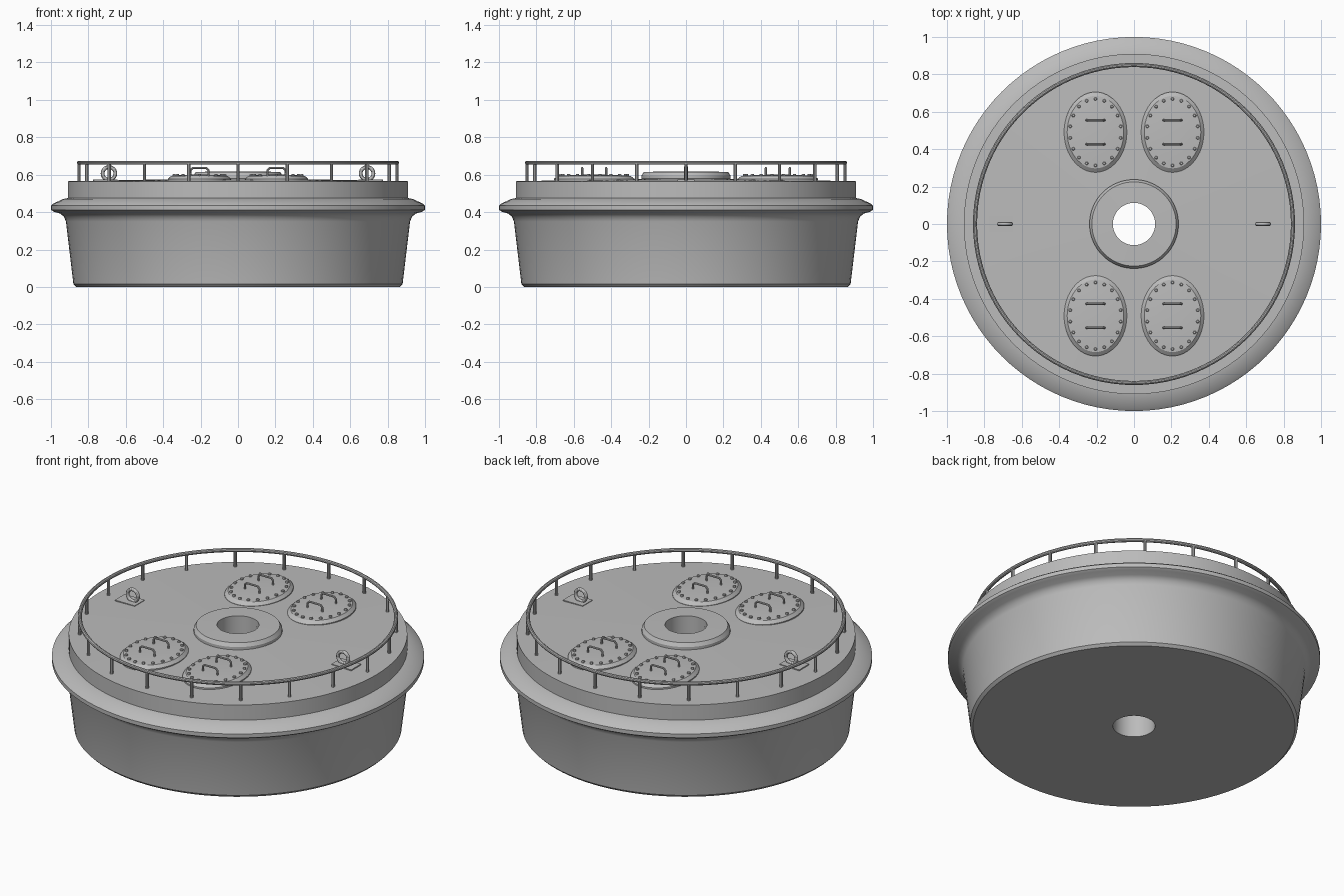
import bpy, math
from math import sin, cos, pi, radians
from mathutils import Vector

if "Cube" in bpy.data.objects:
    bpy.data.objects.remove(bpy.data.objects["Cube"], do_unlink=True)

grey = bpy.data.materials.new("plain_grey")
grey.use_nodes = True
grey.diffuse_color = (0.5, 0.5, 0.5, 1)
grey.node_tree.nodes["Principled BSDF"].inputs["Base Color"].default_value = (0.5, 0.5, 0.5, 1)


def finish(ob, name, smooth=True):
    ob.name = name
    ob.data.materials.append(grey)
    if smooth:
        bpy.ops.object.select_all(action='DESELECT')
        ob.select_set(True)
        bpy.context.view_layer.objects.active = ob
        bpy.ops.object.shade_smooth_by_angle(angle=radians(30))
    return ob


def lathe(name, profile, n, closed=False, loc=(0, 0, 0), scale=(1, 1)):
    """Spin (radius, z) points round z; open profiles get an end cap."""
    verts = [(r * cos(2 * pi * i / n) * scale[0], r * sin(2 * pi * i / n) * scale[1], z)
             for r, z in profile for i in range(n)]
    m = len(profile)
    faces = [(j * n + i, j * n + (i + 1) % n,
              (j + 1) % m * n + (i + 1) % n, (j + 1) % m * n + i)
             for j in range(m if closed else m - 1) for i in range(n)]
    if not closed:
        faces.append(tuple(range((m - 1) * n, m * n)))
    me = bpy.data.meshes.new(name)
    me.from_pydata(verts, [], faces)
    ob = bpy.data.objects.new(name, me)
    ob.location = loc
    bpy.context.collection.objects.link(ob)
    return finish(ob, name)


def rod(name, points, radius):
    """Round bar along a path, turned into a mesh."""
    cu = bpy.data.curves.new(name, 'CURVE')
    cu.dimensions = '3D'
    cu.bevel_depth = radius
    cu.bevel_resolution = 2
    cu.use_fill_caps = True
    sp = cu.splines.new('POLY')
    sp.points.add(len(points) - 1)
    for p, co in zip(sp.points, points):
        p.co = (*co, 1)
    ob = bpy.data.objects.new(name, cu)
    bpy.context.collection.objects.link(ob)
    bpy.ops.object.select_all(action='DESELECT')
    ob.select_set(True)
    bpy.context.view_layer.objects.active = ob
    bpy.ops.object.convert(target='MESH')
    return finish(bpy.context.object, name)


def deck_z(r):
    return 0.565 + (0.91 - r) * 0.02


# Hull, fender flange, deck and the central through-hole
HOLE = 0.113
lathe("hull", [
    (HOLE, 0), (0.865, 0), (0.88, 0.015), (0.92, 0.35), (0.93, 0.375),
    (0.95, 0.392), (0.985, 0.402), (1, 0.412), (1, 0.435), (0.985, 0.447),
    (0.935, 0.47), (0.91, 0.475), (0.91, 0.565), (HOLE, deck_z(HOLE))], 96, closed=True)

# Raised collar round the hole
lathe("hub_collar", [(HOLE, 0.56), (0.238, 0.56), (0.238, 0.595), (0.225, 0.615),
                     (HOLE, 0.617)], 64, closed=True)

# Handrail and stanchions
RAIL = 0.85
bpy.ops.mesh.primitive_torus_add(major_segments=96, minor_segments=10, major_radius=RAIL,
                                 minor_radius=0.011, location=(0, 0, 0.664))
finish(bpy.context.object, "handrail")
for i in range(20):
    a = 2 * pi * i / 20
    x, y = RAIL * cos(a), RAIL * sin(a)
    rod("rail_post", [(x, y, 0.56), (x, y, 0.664)], 0.009)

# Oval hatches with bolts and two grab handles each
for sx in (-1, 1):
    for sy in (-1, 1):
        cx, cy = sx * 0.206, sy * 0.491
        lathe("hatch_cover", [(1, 0.56), (1, 0.578), (0.9, 0.594), (0.6, 0.598), (0.3, 0.6)], 48,
              loc=(cx, cy, 0), scale=(0.168, 0.215))
        for k in range(18):
            a = 2 * pi * (k + 0.5) / 18
            lathe("hatch_bolt", [(0.009, 0.585), (0.009, 0.601), (0.006, 0.605)], 8,
                  loc=(cx + 0.137 * cos(a), cy + 0.178 * sin(a), 0))
        for dy in (-0.064, 0.064):
            y = cy + dy
            rod("hatch_handle", [(cx - 0.048, y, 0.59), (cx - 0.048, y, 0.624),
                                 (cx - 0.036, y, 0.636), (cx + 0.036, y, 0.636),
                                 (cx + 0.048, y, 0.624), (cx + 0.048, y, 0.59)], 0.006)

# Lifting eyes on flat base plates
for sx in (-1, 1):
    bpy.ops.mesh.primitive_cube_add(size=1, location=(sx * 0.71, 0, 0.566))
    pad = bpy.context.object
    pad.scale = (0.13, 0.092, 0.016)
    finish(pad, "eye_plate", smooth=False)
    bpy.ops.mesh.primitive_torus_add(major_segments=32, minor_segments=12, major_radius=0.034,
                                     minor_radius=0.01, location=(sx * 0.69, 0, 0.607),
                                     rotation=(pi / 2, 0, 0))
    finish(bpy.context.object, "lifting_eye")
